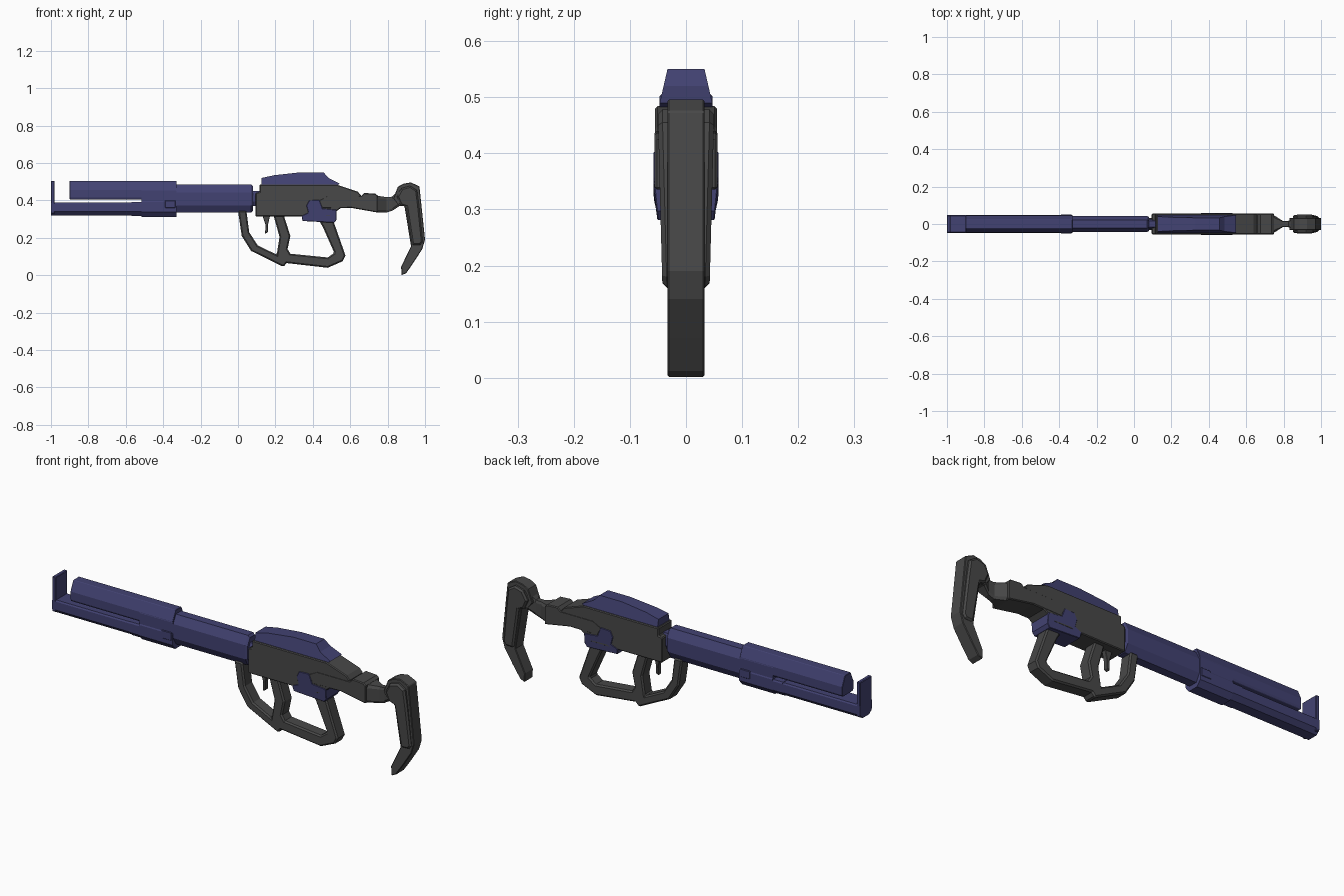
import bpy, bmesh

blue = bpy.data.materials.new("dark_blue")
blue.diffuse_color = (0.055, 0.055, 0.17, 1)
grey = bpy.data.materials.new("dark_grey")
grey.diffuse_color = (0.065, 0.065, 0.065, 1)


def finish(name, bm, mat, bevel):
    bmesh.ops.recalc_face_normals(bm, faces=bm.faces)
    mesh = bpy.data.meshes.new(name)
    bm.to_mesh(mesh)
    bm.free()
    mesh.materials.append(mat)
    obj = bpy.data.objects.new(name, mesh)
    bpy.context.collection.objects.link(obj)
    if bevel:
        mod = obj.modifiers.new("chamfer", 'BEVEL')
        mod.width = bevel
        mod.segments = 1
        mod.limit_method = 'ANGLE'
        mod.angle_limit = 1.0


def taper(z0, w0, z1, w1):
    """Half width that changes linearly with height."""
    return lambda z: w0 + (w1 - w0) * min(1, max(0, (z - z0) / (z1 - z0)))


def plate(name, outline, half, mat, bevel=0.0):
    """Side profile in x,z spread symmetrically to both sides of y = 0."""
    width = half if callable(half) else (lambda z: half)
    bm = bmesh.new()
    a = [bm.verts.new((x, -width(z), z)) for x, z in outline]
    b = [bm.verts.new((x, width(z), z)) for x, z in outline]
    bm.faces.new(a)
    bm.faces.new(b[::-1])
    n = len(a)
    for i in range(n):
        bm.faces.new((a[i], b[i], b[(i + 1) % n], a[(i + 1) % n]))
    finish(name, bm, mat, bevel)


def loft(name, stations, top, bottom, mat, bevel=0.0):
    """Eight-sided bar along x; stations are (x, half width, z low, z high).
    top and bottom are the corner cuts as fractions of (width, height)."""
    bm = bmesh.new()
    rings = []
    for x, w, lo, hi in stations:
        h = hi - lo
        tw, bw = w * (1 - top[0]), w * (1 - bottom[0])
        zt, zb = hi - h * top[1], lo + h * bottom[1]
        pts = [(-tw, hi), (tw, hi), (w, zt), (w, zb),
               (bw, lo), (-bw, lo), (-w, zb), (-w, zt)]
        rings.append([bm.verts.new((x, y, z)) for y, z in pts])
    for r, s in zip(rings, rings[1:]):
        for i in range(8):
            j = (i + 1) % 8
            bm.faces.new((r[i], r[j], s[j], s[i]))
    bm.faces.new(rings[0])
    bm.faces.new(rings[-1][::-1])
    finish(name, bm, mat, bevel)


# Barrel assembly
loft("lower_rail", [(-1, .047, .32, .39), (-.5, .047, .32, .39)],
     (.1, .1), (.45, .3), blue)
plate("front_upright", [(-1, .33), (-.98, .33), (-.98, .505), (-1, .505)],
      .047, blue, .003)
loft("upper_shroud", [(-.9, .045, .405, .505), (-.33, .045, .405, .505)],
     (.5, .5), (.1, .1), blue, .002)
loft("rear_collar", [(-.515, .046, .315, .503), (-.33, .046, .315, .503)],
     (.5, .28), (.45, .15), blue)
loft("collar_lower_sleeve", [(-.57, .049, .318, .392), (-.515, .049, .318, .392),
                             (-.515, .049, .312, .4), (-.33, .049, .312, .4)],
     (.1, .1), (.45, .3), blue)
plate("collar_side_panel", [(-.39, .36), (-.335, .36), (-.335, .4), (-.39, .4)],
      .051, blue, .002)
loft("mid_barrel", [(-.34, .043, .335, .485), (.07, .043, .335, .485),
                    (.08, .038, .345, .475)], (.5, .28), (.5, .25), blue)
loft("barrel_neck", [(.07, .028, .37, .45), (.13, .028, .37, .45)],
     (.4, .3), (.4, .3), blue)

# Receiver, top cover and blue lower housing
plate("receiver", [(.115, .484), (.53, .484), (.64, .447), (.66, .425), (.55, .36),
                   (.49, .315), (.094, .315), (.094, .44), (.115, .445)],
      .055, grey, .004)
plate("top_cover", [(.125, .48), (.125, .52), (.195, .535), (.33, .55), (.457, .55),
                    (.485, .52), (.545, .49), (.53, .48)],
      taper(.485, .048, .55, .033), blue)
plate("lower_housing", [(.38, .4), (.435, .403), (.452, .357), (.527, .35),
                        (.527, .297), (.515, .281), (.345, .29), (.34, .318),
                        (.376, .334), (.366, .372)],
      taper(.29, .051, .32, .058), blue, .002)

# Shoulder stock
plate("stock_arm", [(.478, .425), (.66, .425), (.675, .44), (.735, .436), (.748, .425),
                    (.748, .335), (.607, .36), (.452, .357), (.43, .4)],
      .056, grey, .004)
loft("stock_neck", [(.74, .052, .335, .425), (.795, .017, .335, .418),
                    (.825, .017, .345, .42), (.87, .04, .375, .465)],
     (.25, .15), (.25, .15), grey)
plate("butt_core", [(.83, .41), (.855, .473), (.885, .49), (.925, .496), (.97, .475),
                    (.978, .40), (1, .19), (.985, .14), (.94, .07), (.90, .012),
                    (.875, 0), (.872, .045), (.925, .155), (.89, .37), (.86, .37)],
      .033, grey, .003)
plate("butt_side_panels", [(.85, .42), (.875, .465), (.92, .478), (.957, .455),
                           (.967, .38), (.988, .18), (.975, .162), (.932, .16),
                           (.9, .365), (.87, .375)],
      taper(.16, .042, .46, .05), grey, .008)

# Grip loops with trigger guard, and trigger
plate("grip_and_guard", [(0, .345), (.02, .21), (.07, .13), (.243, .045), (.26, .065),
                         (.48, .04), (.56, .075), (.575, .105), (.51, .29), (.435, .29),
                         (.455, .255), (.515, .12), (.48, .095), (.28, .115),
                         (.265, .14), (.28, .21), (.245, .32), (.19, .32),
                         (.222, .205), (.207, .11), (.105, .16), (.06, .23),
                         (.045, .345)], .033, grey, .007)
plate("trigger", [(.13, .32), (.172, .32), (.16, .27), (.16, .23), (.145, .222),
                  (.147, .27)], .012, grey, .002)
